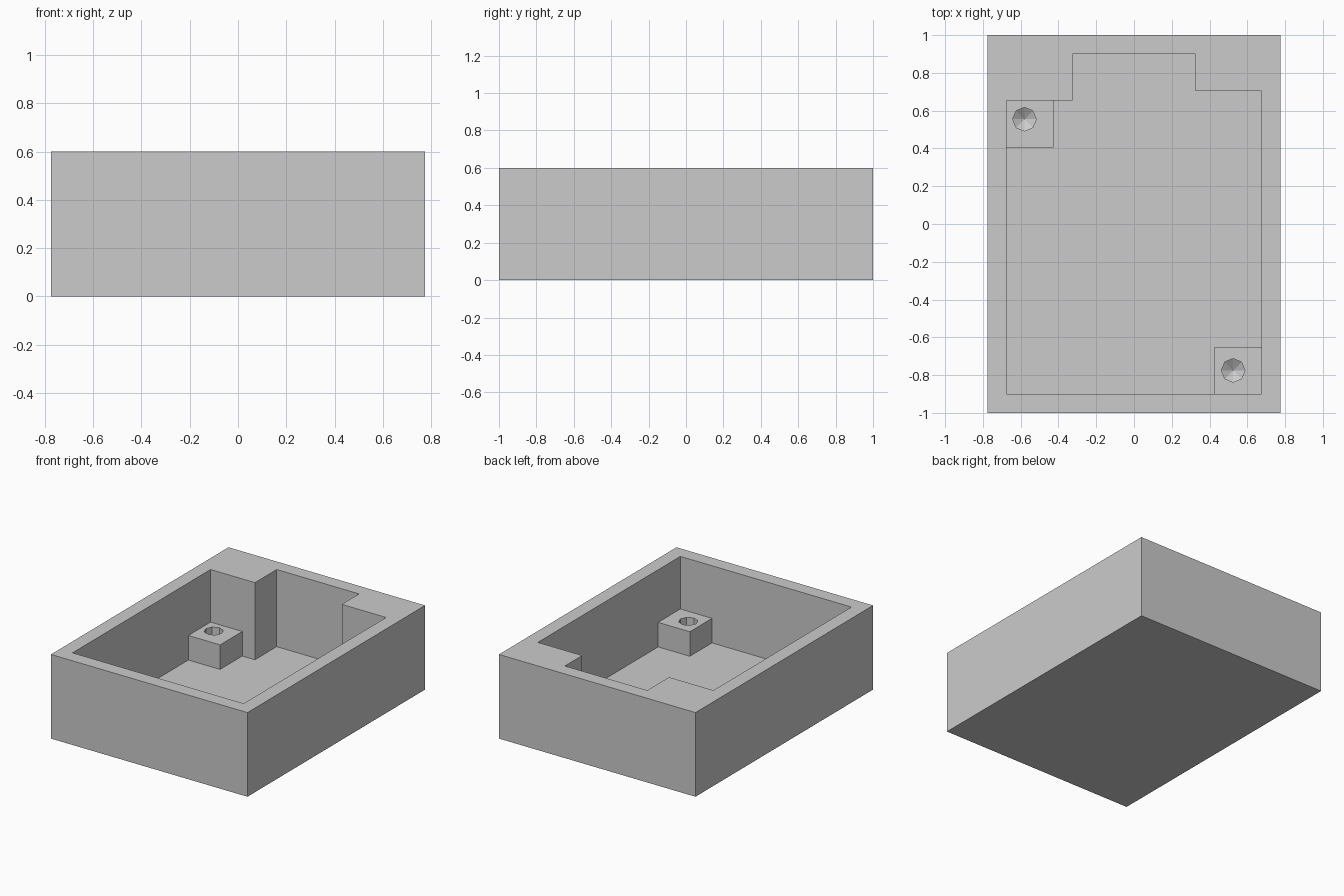
import bpy
import bmesh
from math import cos, sin, tau

if "Cube" in bpy.data.objects:
    bpy.data.objects.remove(bpy.data.objects["Cube"])

LENGTH, WIDTH, HEIGHT = 2.0, 1.55, 0.6
WALL, FLOOR, POST_TOP = 0.1, 0.05, 0.225
POST, HOLE_R, EMBED = 0.25, 0.0625, 0.02

grey = bpy.data.materials.new("plain grey")
grey.use_nodes = True
grey.diffuse_color = (0.6, 0.6, 0.6, 1)
grey.node_tree.nodes["Principled BSDF"].inputs["Base Color"].default_value = grey.diffuse_color


def prism(name, outline, z0, z1, tip=None):
    """Upright prism over an outline; tip is an optional (x, y, z) point closing the bottom."""
    bm = bmesh.new()
    low = [bm.verts.new((x, y, z0)) for x, y in outline]
    high = [bm.verts.new((x, y, z1)) for x, y in outline]
    bm.faces.new(high)
    if tip:
        apex = bm.verts.new(tip)
    else:
        bm.faces.new(low[::-1])
    for i in range(len(outline)):
        j = (i + 1) % len(outline)
        bm.faces.new((low[i], low[j], high[j], high[i]))
        if tip:
            bm.faces.new((low[j], low[i], apex))
    bmesh.ops.recalc_face_normals(bm, faces=bm.faces)
    mesh = bpy.data.meshes.new(name)
    bm.to_mesh(mesh)
    bm.free()
    mesh.materials.append(grey)
    ob = bpy.data.objects.new(name, mesh)
    bpy.context.collection.objects.link(ob)
    return ob


def rect(x0, y0, x1, y1):
    return [(x0, y0), (x1, y0), (x1, y1), (x0, y1)]


def combine(target, tool, operation):
    """Apply a boolean and drop the tool."""
    mod = target.modifiers.new("cut", "BOOLEAN")
    mod.operation, mod.solver, mod.object = operation, "EXACT", tool
    bpy.context.view_layer.objects.active = target
    bpy.ops.object.modifier_apply(modifier=mod.name)
    bpy.data.objects.remove(tool)


# Outer block
hx, hy = WIDTH / 2, LENGTH / 2
case = prism("open_case", rect(-hx, -hy, hx, hy), 0, HEIGHT)

# Pocket with a raised bay at the back
px, py = hx - WALL, hy - WALL
bay, left_y, right_y = 0.325, 0.655, 0.705
pocket = [(-px, -py), (px, -py), (px, right_y), (bay, right_y),
          (bay, py), (-bay, py), (-bay, left_y), (-px, left_y)]
combine(case, prism("pocket_cutter", pocket, FLOOR, HEIGHT + 0.1), "DIFFERENCE")

# Corner posts, sunk into the walls and floor so they join cleanly
posts = [
    rect(-px - EMBED, left_y - POST, -px + POST, left_y + EMBED),
    rect(px - POST, -py - EMBED, px + EMBED, -py + POST),
]
for outline in posts:
    combine(case, prism("post", outline, FLOOR - EMBED, POST_TOP), "UNION")

# Eight-sided screw holes with pointed bottoms
for cx, cy in ((-px + 0.095, left_y - 0.1), (px - 0.15, -py + 0.125)):
    ring = [(cx + HOLE_R * cos(tau * k / 8), cy + HOLE_R * sin(tau * k / 8)) for k in range(8)]
    combine(case, prism("hole_cutter", ring, 0.1, POST_TOP + 0.05, (cx, cy, 0.06)), "DIFFERENCE")
